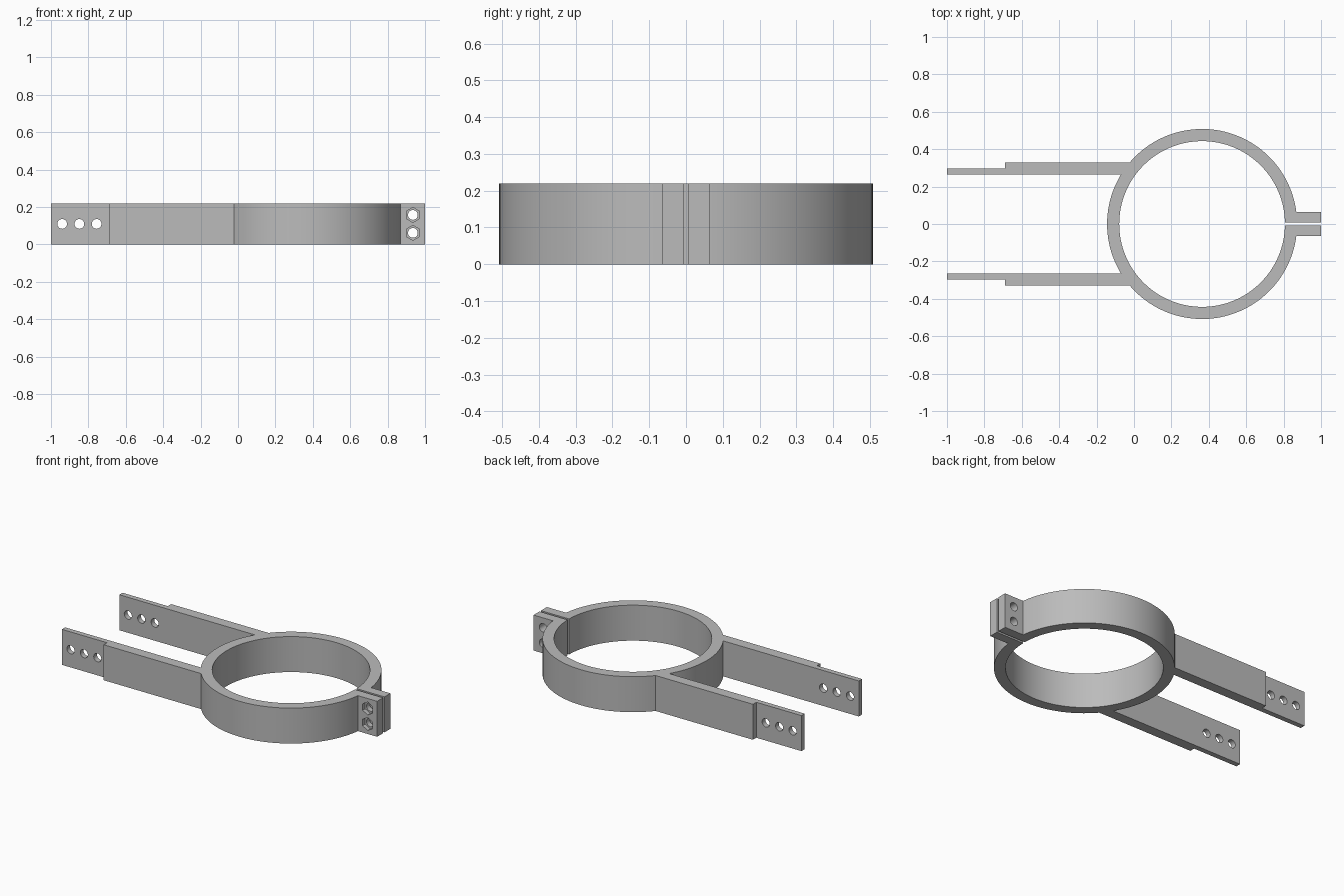
import bpy, math
from mathutils import Matrix

if "Cube" in bpy.data.objects:
    bpy.data.objects.remove(bpy.data.objects["Cube"], do_unlink=True)

H = 0.22                        # height of the whole bracket
RING_X, R_OUT, R_IN = 0.364, 0.508, 0.443

grey = bpy.data.materials.new("plain_grey")
grey.use_nodes = True
colour = (0.5, 0.5, 0.5, 1)
grey.diffuse_color = colour
grey.node_tree.nodes["Principled BSDF"].inputs["Base Color"].default_value = colour


def box(name, x0, x1, y0, y1, z0=0.0, z1=H):
    bpy.ops.mesh.primitive_cube_add(size=1)
    ob = bpy.context.object
    ob.name = name
    ob.data.transform(Matrix.Translation(((x0 + x1) / 2, (y0 + y1) / 2, (z0 + z1) / 2))
                      @ Matrix.Diagonal((x1 - x0, abs(y1 - y0), z1 - z0, 1)))
    return ob


def cylinder(name, radius, depth, centre, sides, along_y=False):
    bpy.ops.mesh.primitive_cylinder_add(vertices=sides, radius=radius, depth=depth)
    ob = bpy.context.object
    ob.name = name
    turn = Matrix.Rotation(math.pi / 2, 4, 'X') if along_y else Matrix()
    ob.data.transform(Matrix.Translation(centre) @ turn)
    return ob


def combine(target, tool, operation):
    mod = target.modifiers.new(tool.name, 'BOOLEAN')
    mod.operation, mod.solver, mod.object = operation, 'EXACT', tool
    bpy.context.view_layer.objects.active = target
    bpy.ops.object.modifier_apply(modifier=mod.name)
    bpy.data.objects.remove(tool, do_unlink=True)


# Clamp ring body
clamp = cylinder("clamp_bracket", R_OUT, H, (RING_X, 0, H / 2), 128)

# Stepped arms and clamping lugs, mirrored front and back
for side, s in (("front", -1), ("back", 1)):
    combine(clamp, box(side + "_arm", -0.69, 0.05, s * 0.265, s * 0.33), 'UNION')
    combine(clamp, box(side + "_arm_tip", -1, -0.6, s * 0.265, s * 0.297), 'UNION')
    combine(clamp, box(side + "_lug", 0.8, 1, 0, s * 0.065), 'UNION')

# Bore and the slot between the lugs
combine(clamp, cylinder("bore", R_IN, 1, (RING_X, 0, H / 2), 128), 'DIFFERENCE')
combine(clamp, box("slot", 0.7, 1.1, -0.007, 0.007, -0.1, H + 0.1), 'DIFFERENCE')

# Three holes through both arm tips
for x in (-0.94, -0.848, -0.756):
    combine(clamp, cylinder("arm_hole", 0.026, 1, (x, 0, H / 2), 32, True), 'DIFFERENCE')

# Bolt holes through the lugs, with hexagonal nut pockets in the front one
for z in (0.062, 0.158):
    combine(clamp, cylinder("bolt_hole", 0.026, 0.4, (0.935, 0, z), 32, True), 'DIFFERENCE')
    combine(clamp, cylinder("nut_pocket", 0.04, 0.06, (0.935, -0.07, z), 6, True), 'DIFFERENCE')

clamp.data.materials.clear()
clamp.data.materials.append(grey)
for face in clamp.data.polygons:
    face.material_index = 0

bpy.ops.object.select_all(action='DESELECT')
clamp.select_set(True)
bpy.context.view_layer.objects.active = clamp
bpy.ops.object.shade_smooth_by_angle(angle=math.radians(30))
